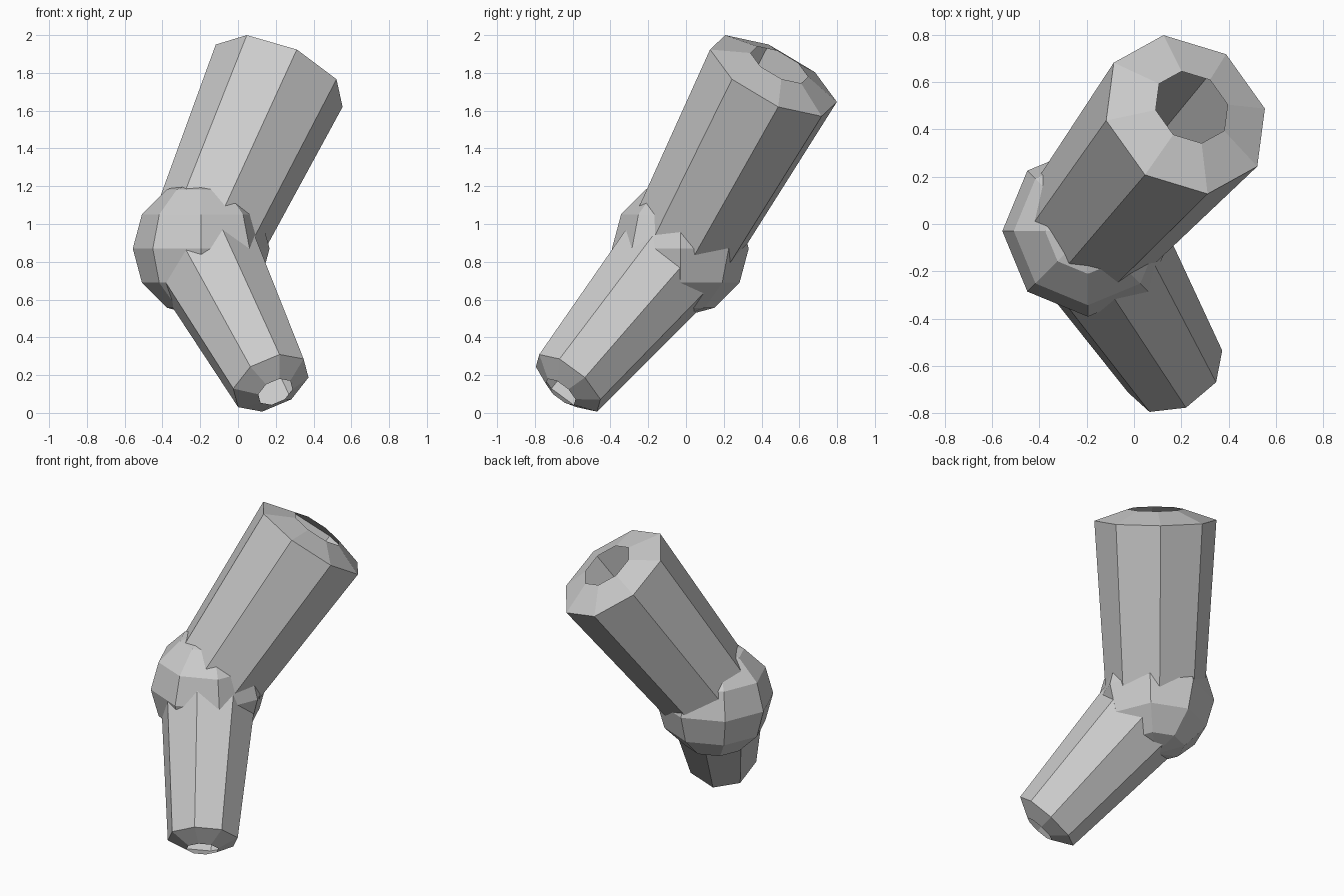
import bpy, bmesh, math
from mathutils import Vector

if "Cube" in bpy.data.objects:
    bpy.data.objects.remove(bpy.data.objects["Cube"])

JOINT = Vector((-0.195, -0.03, 0.87))
SIDES = 8


def limb(name, end, spoke, r_joint, r_end, r_hole, bulge):
    """Hollow tapered tube from the joint to end, with a shallow open dome.
    spoke points from the axis to one corner of the end ring."""
    end = Vector(end)
    axis = (end - JOINT).normalized()
    u = Vector(spoke)
    u = (u - axis * u.dot(axis)).normalized()
    v = axis.cross(u)
    bm = bmesh.new()
    rings = []
    for centre, r in ((JOINT, r_joint), (end, r_end), (end + axis * bulge, r_hole)):
        ring = []
        for i in range(SIDES):
            a = 2 * math.pi * i / SIDES
            ring.append(bm.verts.new(centre + (u * math.cos(a) + v * math.sin(a)) * r))
        rings.append(ring)
    for lo, hi in zip(rings, rings[1:]):
        for i in range(SIDES):
            j = (i + 1) % SIDES
            bm.faces.new((lo[i], lo[j], hi[j], hi[i]))
    mesh = bpy.data.meshes.new(name)
    bm.to_mesh(mesh)
    bm.free()
    obj = bpy.data.objects.new(name, mesh)
    bpy.context.collection.objects.link(obj)
    return obj


# Thick upper segment, leaning back and right
limb("upper_segment", (0.218, 0.463, 1.785), (-0.335, -0.025, 0.165), 0.30, 0.375, 0.17, 0.07)

# Thin lower segment, leaning forward and right
limb("lower_segment", (0.174, -0.624, 0.158), (0.172, -0.045, 0.127), 0.305, 0.22, 0.10, 0.065)

# Faceted ball joint
bpy.ops.mesh.primitive_uv_sphere_add(segments=SIDES, ring_count=6, radius=0.362, location=JOINT)
bpy.context.object.name = "ball_joint"
